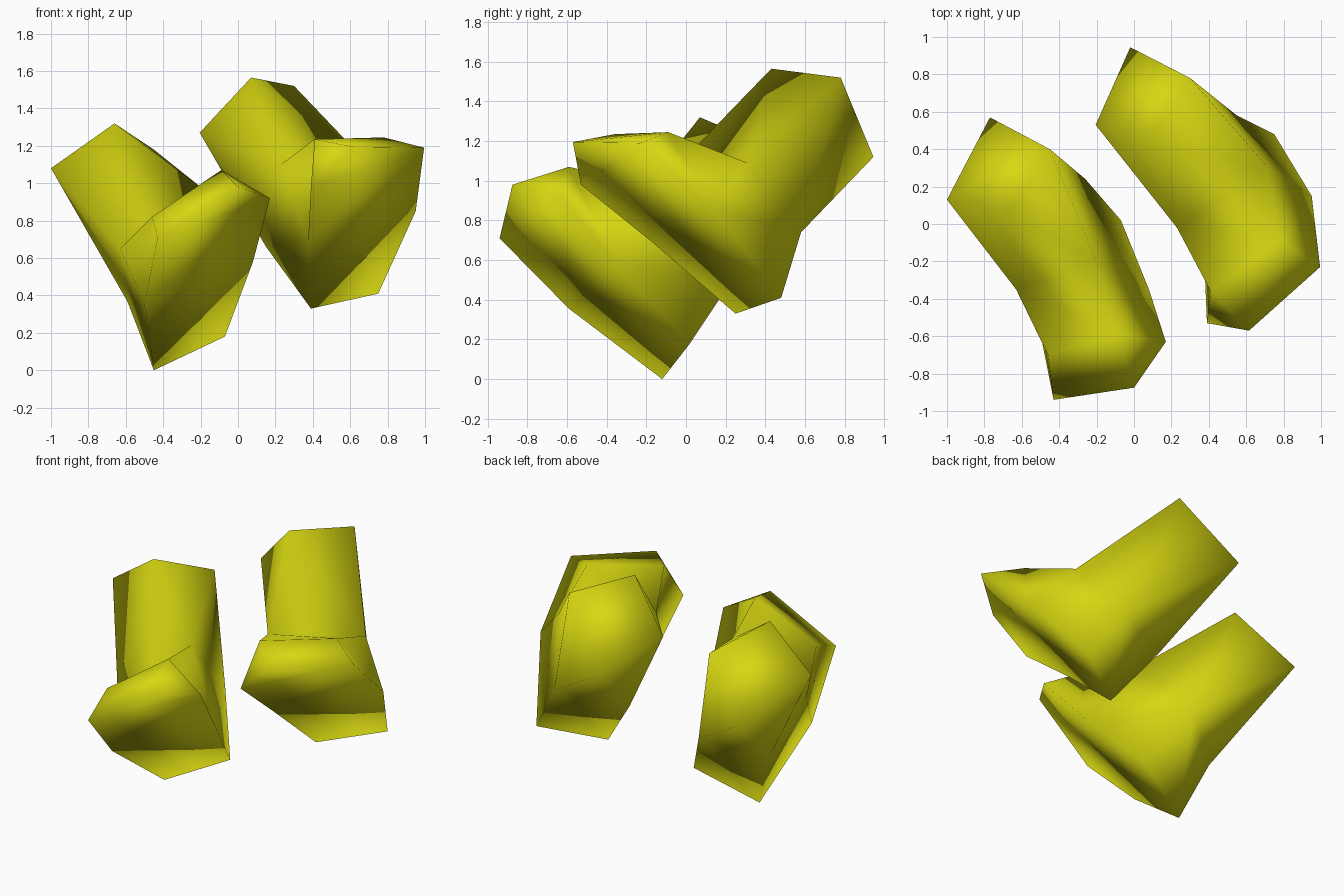
import bpy, bmesh

if "Cube" in bpy.data.objects:
    bpy.data.objects.remove(bpy.data.objects["Cube"])

yellow = bpy.data.materials.new("boot_yellow")
yellow.diffuse_color = (0.68, 0.68, 0.006, 1)
yellow.use_nodes = True
yellow.node_tree.nodes["Principled BSDF"].inputs["Base Color"].default_value = yellow.diffuse_color

# Corner letters: ABCD shaft end, EV back of ankle, ON front fold,
# LM top of toe, TKJIH sole edge from instep round the toe to the side, PQ heel
FACES = [
    "ACDB",                                      # shaft end
    "ACO", "CDNO", "AOV", "ABV", "BEV",          # shaft front, inner side and back
    "BDE", "DNE",                                # shaft outer side
    "ONML",                                      # top of foot
    "VOT", "VTP", "OLT", "LKT", "LKJ",           # inner side of foot
    "LMJ", "MIJ",                                # toe
    "MNH", "MHI", "NEH", "EQH",                  # outer side of foot
    "PQEV",                                      # heel
    "PQH", "PHT", "THI", "TIK", "KIJ",           # sole
]


def boot(name, corners):
    bm = bmesh.new()
    v = {k: bm.verts.new(p) for k, p in corners.items()}
    for f in FACES:
        bm.faces.new([v[c] for c in f]).smooth = True
    bmesh.ops.recalc_face_normals(bm, faces=bm.faces)
    me = bpy.data.meshes.new(name)
    bm.to_mesh(me)
    bm.free()
    me.materials.append(yellow)
    ob = bpy.data.objects.new(name, me)
    bpy.context.collection.objects.link(ob)


# Higher boot
boot("right_boot", dict(
    A=(-.205, .53, 1.27), B=(-.02, .945, 1.12), C=(.07, .43, 1.565), D=(.30, .78, 1.52),
    E=(.55, .58, .74), V=(.15, .37, .66), O=(.23, -.02, 1.10), N=(.71, .31, 1.09),
    L=(.41, -.36, 1.235), M=(.78, -.09, 1.245), K=(.39, -.53, .98), J=(.615, -.57, 1.195),
    I=(.995, -.23, 1.19), H=(.95, .15, .85), T=(.375, -.17, .69),
    P=(.39, .25, .33), Q=(.75, .48, .41)))

# Lower boot
boot("left_boot", dict(
    A=(-1.0, .13, 1.08), B=(-.77, .57, .85), C=(-.66, .07, 1.32), D=(-.45, .40, 1.18),
    E=(-.26, .24, .51), V=(-.59, -.01, .365), O=(-.63, -.35, .65), N=(-.20, -.20, .98),
    L=(-.46, -.70, .82), M=(-.09, -.59, 1.07), K=(-.43, -.94, .71), J=(0, -.875, .98),
    I=(.17, -.63, .92), H=(.08, -.35, .58), T=(-.50, -.59, .355),
    P=(-.45, -.12, 0), Q=(-.07, .02, .18)))
